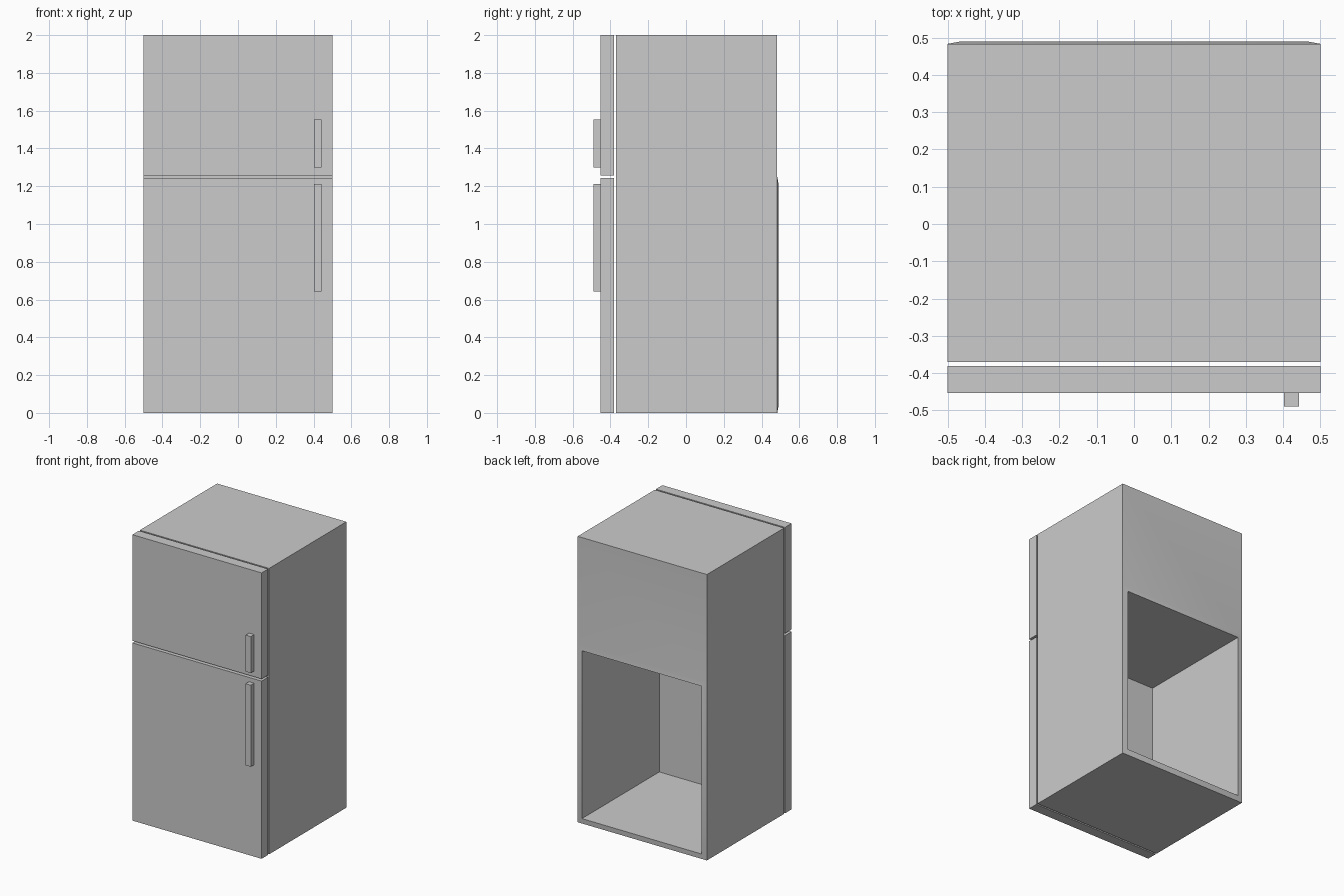
import bpy, bmesh
from mathutils import Vector

if "Cube" in bpy.data.objects:
    bpy.data.objects.remove(bpy.data.objects["Cube"])


def new_object(name, bm):
    bmesh.ops.recalc_face_normals(bm, faces=bm.faces[:])
    mesh = bpy.data.meshes.new(name)
    bm.to_mesh(mesh)
    bm.free()
    ob = bpy.data.objects.new(name, mesh)
    bpy.context.collection.objects.link(ob)
    return ob


def box_bm(lo, hi):
    lo, hi = Vector(lo), Vector(hi)
    bm = bmesh.new()
    bmesh.ops.create_cube(bm, size=1)
    for v in bm.verts:
        v.co = (lo + hi) / 2 + v.co * (hi - lo)
    return bm


# Cabinet: box split at the compartment line
bm = box_bm((-0.5, -0.37, 0), (0.5, 0.483, 2))
bmesh.ops.bisect_plane(bm, geom=bm.verts[:] + bm.edges[:] + bm.faces[:],
                       plane_co=(0, 0, 1.25), plane_no=(0, 0, 1))
bm.normal_update()
back = next(f for f in bm.faces
            if f.normal.y > 0.9 and f.calc_center_median().z < 1.25)

# Slightly raised rim around the rear opening
bmesh.ops.inset_region(bm, faces=[back], thickness=0.038, use_even_offset=True)
for v in back.verts:
    v.co.y = 0.49

# Deep hollow lower compartment
inner = bmesh.ops.extrude_discrete_faces(bm, faces=[back])["faces"][0]
for v in inner.verts:
    v.co.y = -0.365
cabinet = new_object("cabinet", bm)
bpy.context.view_layer.objects.active = cabinet
cabinet.select_set(True)
bpy.ops.object.shade_smooth_by_angle()

# Doors with their bar handles: name, door z range, handle z range
for name, door, handle in (("freezer", (1.258, 2), (1.298, 1.553)),
                           ("fridge", (0, 1.243), (0.642, 1.213))):
    new_object(name + "_door", box_bm((-0.5, -0.453, door[0]), (0.5, -0.381, door[1])))
    new_object(name + "_handle", box_bm((0.402, -0.49, handle[0]), (0.442, -0.453, handle[1])))
